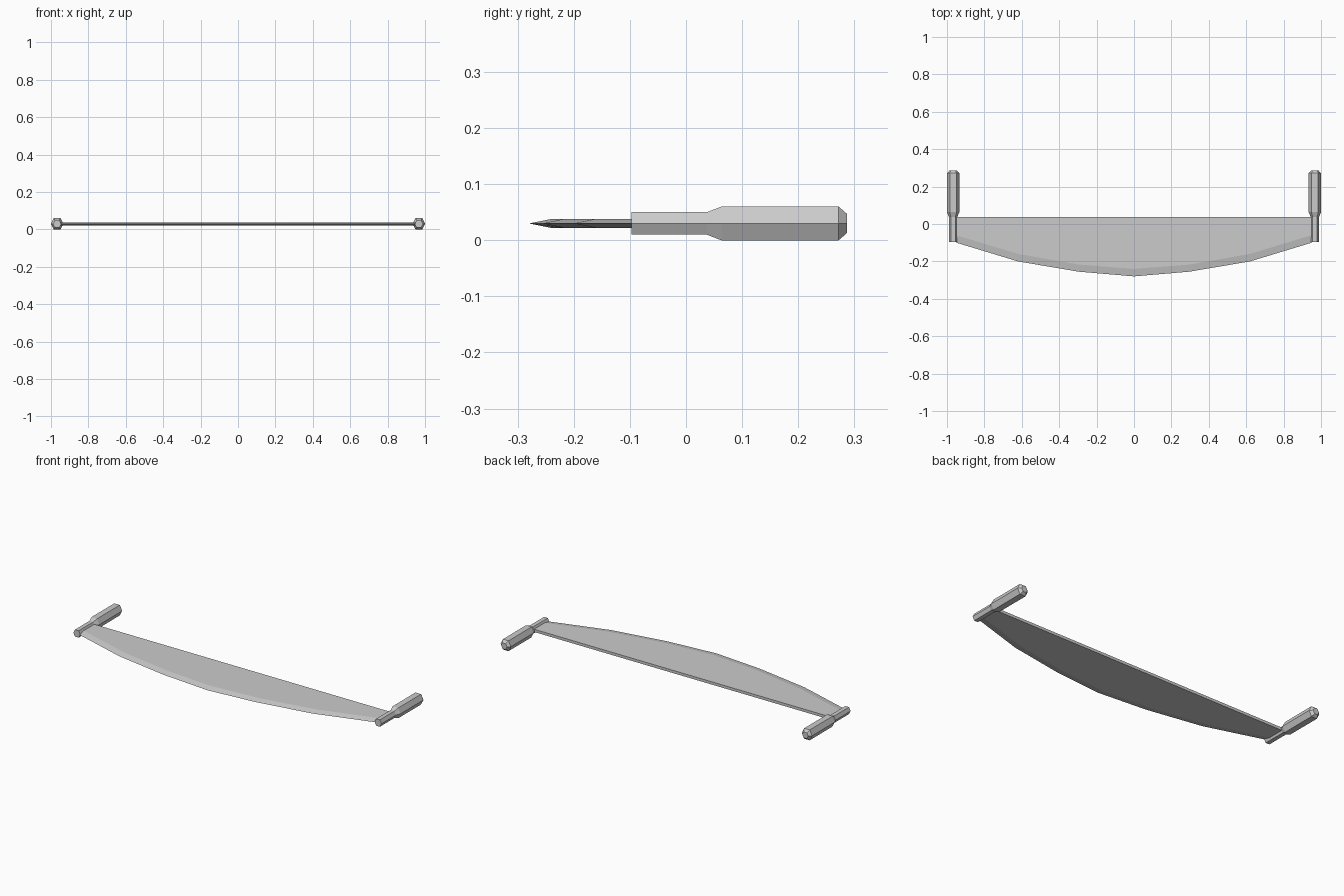
import bpy
import bmesh

cube = bpy.data.objects.get("Cube")
if cube:
    bpy.data.objects.remove(cube)

MID = 0.03  # height of the tool's centre plane

metal = bpy.data.materials.new("plain grey")
metal.use_nodes = True
grey = (0.6, 0.6, 0.6, 1)
metal.diffuse_color = grey
metal.node_tree.nodes["Principled BSDF"].inputs["Base Color"].default_value = grey


def loft(name, rings):
    """Skin a list of matching closed rings and cap both ends."""
    bm = bmesh.new()
    loops = [[bm.verts.new(p) for p in ring] for ring in rings]
    for a, b in zip(loops, loops[1:]):
        for i in range(len(a)):
            j = (i + 1) % len(a)
            bm.faces.new((a[i], a[j], b[j], b[i]))
    bm.faces.new(loops[0])
    bm.faces.new(loops[-1])
    bmesh.ops.recalc_face_normals(bm, faces=bm.faces)
    mesh = bpy.data.meshes.new(name)
    bm.to_mesh(mesh)
    bm.free()
    mesh.materials.append(metal)
    obj = bpy.data.objects.new(name, mesh)
    bpy.context.collection.objects.link(obj)
    return obj


# Curved blade: flat plate with a bevel down to the cutting edge
half = [(0.0, -0.24, -0.28), (0.295, -0.217, -0.255),
        (0.62, -0.16, -0.20), (0.95, -0.06, -0.10)]
stations = [(-x, i, e) for x, i, e in half[:0:-1]] + half
T, BACK = 0.008, 0.038
loft("blade", [[(x, BACK, MID + T), (x, inner, MID + T), (x, edge, MID),
                (x, inner, MID - T), (x, BACK, MID - T)]
               for x, inner, edge in stations])

# Hexagonal handles: thin tang, flare, thick grip, chamfered end
profile = [(-0.097, 0.02), (0.037, 0.02), (0.063, 0.03),
           (0.272, 0.03), (0.287, 0.017)]
hexagon = [(1.1, 0), (0.6, 1), (-0.6, 1), (-1.1, 0), (-0.6, -1), (0.6, -1)]
for side, name in ((1, "left_handle"), (-1, "right_handle")):
    loft(name, [[(side * 0.967 + u * r, y, MID + v * r) for u, v in hexagon]
                for y, r in profile])
